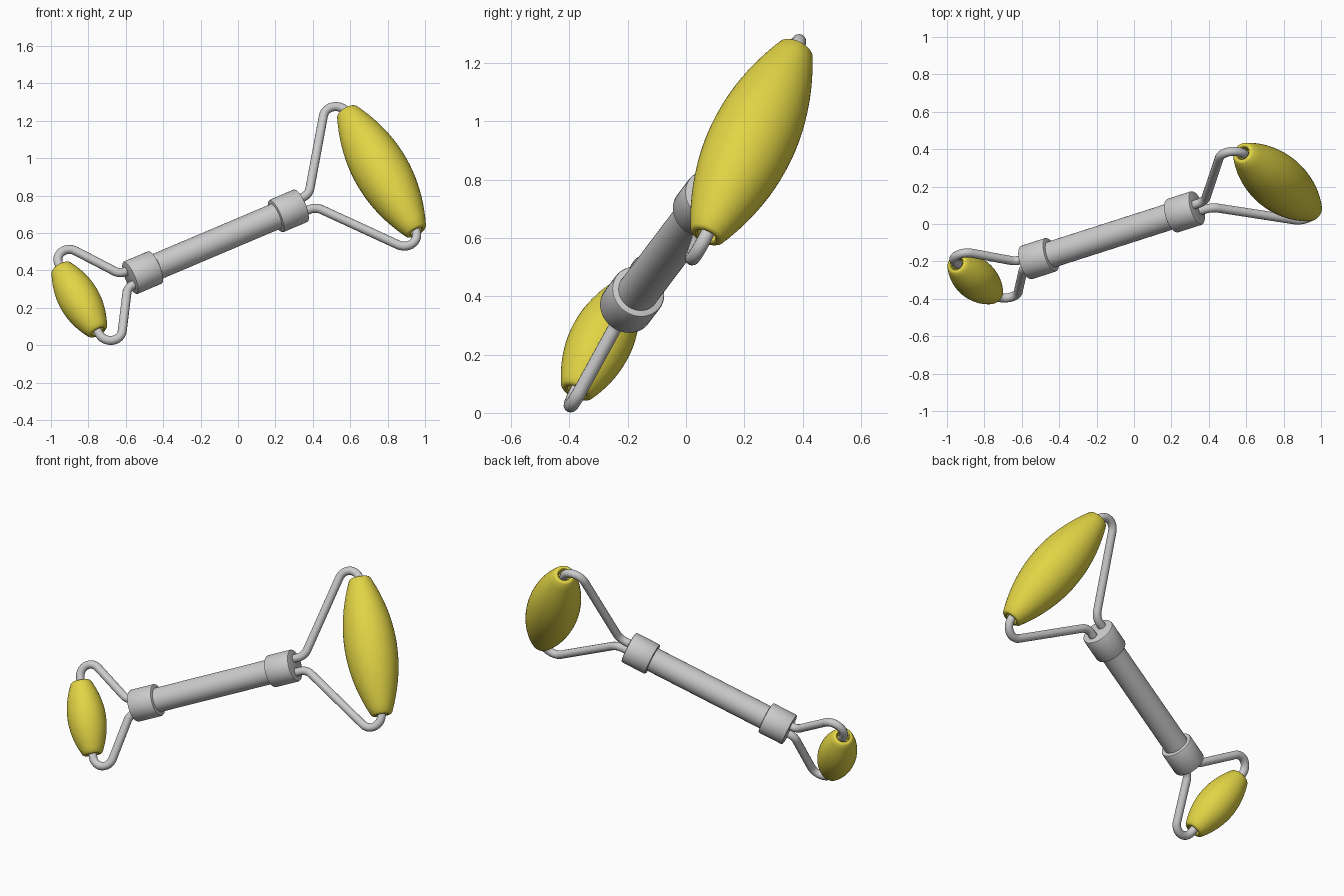
import bpy, bmesh, math
from mathutils import Vector, Matrix

if "Cube" in bpy.data.objects:
    bpy.data.objects.remove(bpy.data.objects["Cube"])

# Tilted frame of the tool: X along handle, Y along roller axles
ax = Vector((0.883, 0.283, 0.374)).normalized()
by = Vector((-0.451, 0.389, 0.803))
by = (by - ax * by.dot(ax)).normalized()
nz = ax.cross(by)
FRAME = Matrix.Translation((-0.12, -0.06, 0.553)) @ Matrix((ax, by, nz)).transposed().to_4x4()
ALONG_Y = Matrix.Rotation(math.pi / 2, 4, 'Z')

yellow = bpy.data.materials.new("yellow_stone")
yellow.diffuse_color = (0.76, 0.66, 0.06, 1)
yellow.use_nodes = True
yellow.node_tree.nodes["Principled BSDF"].inputs["Base Color"].default_value = yellow.diffuse_color


def lathe(name, profile, local, mat=None, closed=False, n=48):
    """Revolve (axial, radius) points around local X."""
    bm = bmesh.new()
    rings = [[bm.verts.new((p, r * math.cos(2 * math.pi * i / n), r * math.sin(2 * math.pi * i / n)))
              for i in range(n)] for p, r in profile]
    pairs = list(zip(rings, rings[1:])) + ([(rings[-1], rings[0])] if closed else [])
    for a, b in pairs:
        for i in range(n):
            j = (i + 1) % n
            bm.faces.new((a[i], a[j], b[j], b[i]))
    if not closed:
        bm.faces.new(rings[0])
        bm.faces.new(rings[-1])
    bmesh.ops.recalc_face_normals(bm, faces=bm.faces[:])
    me = bpy.data.meshes.new(name)
    bm.to_mesh(me)
    bm.free()
    ob = bpy.data.objects.new(name, me)
    bpy.context.collection.objects.link(ob)
    ob.matrix_world = FRAME @ local
    if mat:
        me.materials.append(mat)
    bpy.ops.object.select_all(action='DESELECT')
    ob.select_set(True)
    bpy.context.view_layer.objects.active = ob
    bpy.ops.object.shade_smooth_by_angle(angle=math.radians(35))
    return ob


def roller(name, s, half, r_mid, r_end):
    """Barrel with rounded ends and a recess around the axle."""
    steps, rim = 20, 0.008
    side = [(-half + rim + 2 * (half - rim) * i / steps) for i in range(steps + 1)]
    outer = [(t, r_mid - (r_mid - r_end) * (t / half) ** 2) for t in side]
    hole = 0.034
    cap = [(half - 0.002, r_end - 0.003), (half, r_end - 0.008), (half, hole + 0.005),
           (half - 0.004, hole), (half - 0.05, hole), (half - 0.05, 0.015)]
    prof = outer + cap + [(-p, r) for p, r in reversed(cap)]
    lathe(name, prof, Matrix.Translation((s, 0, 0)) @ ALONG_Y, yellow, closed=True)


def fillet(p, c, q, r, n=12):
    """Arc points rounding the corner c between p and q."""
    d1, d2 = (p - c).normalized(), (q - c).normalized()
    half = d1.angle(d2) / 2
    centre = c + (d1 + d2).normalized() * (r / math.sin(half))
    v1 = c + d1 * (r / math.tan(half)) - centre
    v2 = c + d2 * (r / math.tan(half)) - centre
    w = math.pi - 2 * half
    return [centre + (v1 * math.sin((1 - i / n) * w) + v2 * math.sin(i / n * w)) / math.sin(w)
            for i in range(n + 1)]


def wire(name, start, neck, k, s, apex, r_neck, r_tip, side):
    """Bent wire fork that also passes through the roller as its axle."""
    half = [(start, k), (neck, k), (s, apex)]
    c = [Vector((x * side, y, 0)) for x, y in half + [(x, -y) for x, y in reversed(half)]]
    pts = [c[0]]
    for i, r in zip(range(1, 5), (r_neck, r_tip, r_tip, r_neck)):
        pts += fillet(c[i - 1], c[i], c[i + 1], r)
    pts.append(c[-1])
    cu = bpy.data.curves.new(name, 'CURVE')
    cu.dimensions = '3D'
    cu.bevel_depth = 0.024
    cu.bevel_resolution = 5
    cu.use_fill_caps = True
    sp = cu.splines.new('POLY')
    sp.points.add(len(pts) - 1)
    for p, v in zip(sp.points, pts):
        p.co = (*v, 1)
    sp.use_smooth = True
    ob = bpy.data.objects.new(name, cu)
    bpy.context.collection.objects.link(ob)
    ob.matrix_world = FRAME


# Handle bar
lathe("handle", [(-0.45, 0.071), (0.45, 0.071)], Matrix())

# Collars with softened rims
h, R, b = 0.0775, 0.094, 0.008
edge = [(h, R - b), (h - b * 0.3, R - b * 0.3), (h - b, R)]
collar = [(-p, r) for p, r in edge] + edge[::-1]
for name, s in (("large_collar", 0.4415), ("small_collar", -0.4415)):
    lathe(name, collar, Matrix.Translation((s, 0, 0)))

# Wire forks
wire("large_fork", 0.46, 0.585, 0.04, 1.005, 0.60, 0.08, 0.07, 1)
wire("small_fork", 0.46, 0.556, 0.045, 0.825, 0.447, 0.06, 0.065, -1)

# Stone rollers
roller("large_roller", 1.005, 0.404, 0.15, 0.058)
roller("small_roller", -0.825, 0.2165, 0.11, 0.055)
